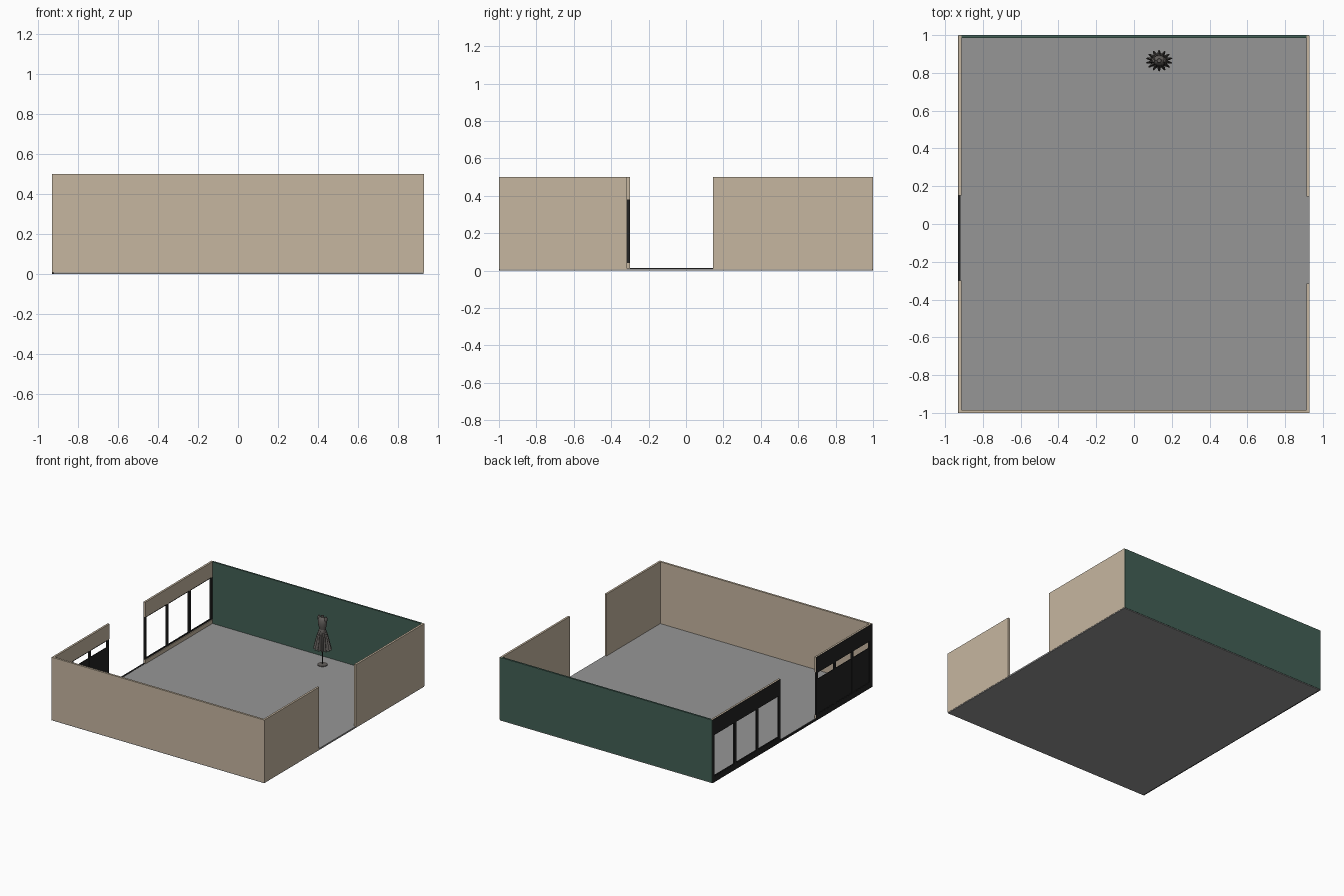
import bpy, bmesh, math

if "Cube" in bpy.data.objects:
    bpy.data.objects.remove(bpy.data.objects["Cube"])


def material(name, rgb):
    lin = [((c / 255 + 0.055) / 1.055) ** 2.4 for c in rgb]
    m = bpy.data.materials.new(name)
    m.diffuse_color = (*lin, 1)
    m.use_nodes = True
    m.node_tree.nodes["Principled BSDF"].inputs["Base Color"].default_value = m.diffuse_color
    return m


TAN = material("tan wall", (198, 182, 160))
GREEN = material("dark green wall", (66, 96, 85))
GRAY = material("gray floor", (150, 150, 150))
DARK = material("charcoal frame", (36, 36, 36))
CLOTH = material("gray cloth", (98, 94, 91))


def finish(name, bm, mat, smooth=False):
    bmesh.ops.recalc_face_normals(bm, faces=bm.faces)
    me = bpy.data.meshes.new(name)
    bm.to_mesh(me)
    bm.free()
    me.materials.append(mat)
    ob = bpy.data.objects.new(name, me)
    bpy.context.collection.objects.link(ob)
    if smooth:
        bpy.ops.object.select_all(action='DESELECT')
        ob.select_set(True)
        bpy.context.view_layer.objects.active = ob
        bpy.ops.object.shade_smooth_by_angle(angle=math.radians(40))
    return ob


def box(name, x, y, z, mat):
    bm = bmesh.new()
    bmesh.ops.create_cube(bm, size=1)
    for v in bm.verts:
        v.co = [r[0] if c < 0 else r[1] for c, r in zip(v.co, (x, y, z))]
    return finish(name, bm, mat)


def loft(name, cx, cy, rings, mat, n=24, folds=0):
    """Rings of (z, x radius, y radius, fold depth), capped at both ends."""
    bm = bmesh.new()
    loops = []
    for z, rx, ry, depth in rings:
        loop = []
        for i in range(n):
            a = 2 * math.pi * i / n
            k = 1 - depth * (0.5 + 0.5 * math.cos(folds * a))
            loop.append(bm.verts.new((cx + rx * k * math.cos(a), cy + ry * k * math.sin(a), z)))
        loops.append(loop)
    for a, b in zip(loops, loops[1:]):
        for i in range(n):
            j = (i + 1) % n
            bm.faces.new((a[i], a[j], b[j], b[i]))
    bm.faces.new(loops[0])
    bm.faces.new(loops[-1])
    return finish(name, bm, mat, True)


X, T, H = 0.93, 0.016, 0.5
Z0 = 0.006

# floor and solid walls
box("floor", (-X + 0.006, X - 0.002), (-0.998, 0.998), (0, 0.012), GRAY)
box("front_wall", (-X, X), (-1, -1 + T), (Z0, H), TAN)
box("back_wall", (-X + T, X - T), (0.986, 1), (Z0, H), GREEN)
box("back_wall_outer_face", (-X, X - 0.004), (0.9985, 1.0005), (Z0, H - 0.001), GREEN)
box("right_wall_front", (X - T, X), (-1 + T, -0.315), (Z0, H), TAN)
box("right_wall_back", (X - T, X), (0.145, 0.9985), (Z0, H), TAN)

# glazed left side: header, sill, dark outer cladding, posts
SILL, HEAD = 0.042, 0.38
for label, y0, y1 in (("back", 0.15, 0.9985), ("front", -1 + T, -0.30)):
    outer = y0 if label == "back" else -1
    box(f"{label}_window_header", (-X + 0.002, -X + T), (y0, y1), (HEAD, H), TAN)
    box(f"{label}_window_sill", (-X + 0.002, -X + T), (y0, y1), (Z0, SILL), TAN)
    box(f"{label}_header_cladding", (-X - 0.001, -X + 0.002), (outer, y1), (HEAD, H - 0.001), DARK)
    box(f"{label}_sill_cladding", (-X - 0.001, -X + 0.002), (outer, y1), (0, SILL), DARK)
    w = 0.022
    for i in range(4):
        yc = y0 + w / 2 + (y1 - y0 - w) * i / 3
        box(f"{label}_window_post_{i + 1}", (-X - 0.001, -X + 0.011),
            (yc - w / 2, yc + w / 2), (SILL, HEAD), DARK)
    for part, za, zb in (("bottom", SILL, SILL + 0.008), ("top", HEAD - 0.008, HEAD)):
        box(f"{label}_window_{part}_rail", (-X, -X + 0.01), (y0, y1), (za, zb), DARK)
box("front_corner_cladding", (-X - 0.001, -X + 0.002), (-1, -1 + T), (SILL, HEAD), DARK)
box("front_window_panel", (-X + 0.002, -X + 0.008), (-1 + T, -0.30), (SILL, 0.32), DARK)
box("door_threshold", (-X - 0.001, -X + 0.012), (-0.30, 0.15), (0, 0.014), DARK)

# dress form with folded skirt
MX, MY = 0.133, 0.865
loft("stand_base", MX, MY, [(0.012, 0.036, 0.036, 0), (0.017, 0.036, 0.036, 0),
                            (0.022, 0.01, 0.01, 0)], CLOTH)
loft("stand_pole", MX, MY, [(0.018, 0.005, 0.005, 0), (0.2, 0.005, 0.005, 0)], DARK, 10)
loft("skirt", MX, MY, [(0.150, 0.030, 0.022, 0), (0.138, 0.073, 0.058, 0.36),
                       (0.19, 0.060, 0.046, 0.30), (0.24, 0.046, 0.036, 0.2),
                       (0.28, 0.032, 0.026, 0.08), (0.30, 0.024, 0.019, 0)],
     CLOTH, 84, 14)
loft("bodice", MX, MY, [(0.295, 0.025, 0.020, 0), (0.315, 0.029, 0.024, 0),
                        (0.345, 0.035, 0.029, 0), (0.37, 0.036, 0.024, 0),
                        (0.383, 0.032, 0.018, 0), (0.39, 0.013, 0.011, 0),
                        (0.402, 0.011, 0.010, 0)], CLOTH)
for side, s in (("left", -1), ("right", 1)):
    loft(f"{side}_shoulder", MX + s * 0.030, MY, [(0.355, 0.005, 0.008, 0), (0.37, 0.011, 0.014, 0),
         (0.385, 0.011, 0.014, 0), (0.397, 0.005, 0.007, 0)], CLOTH, 14)
